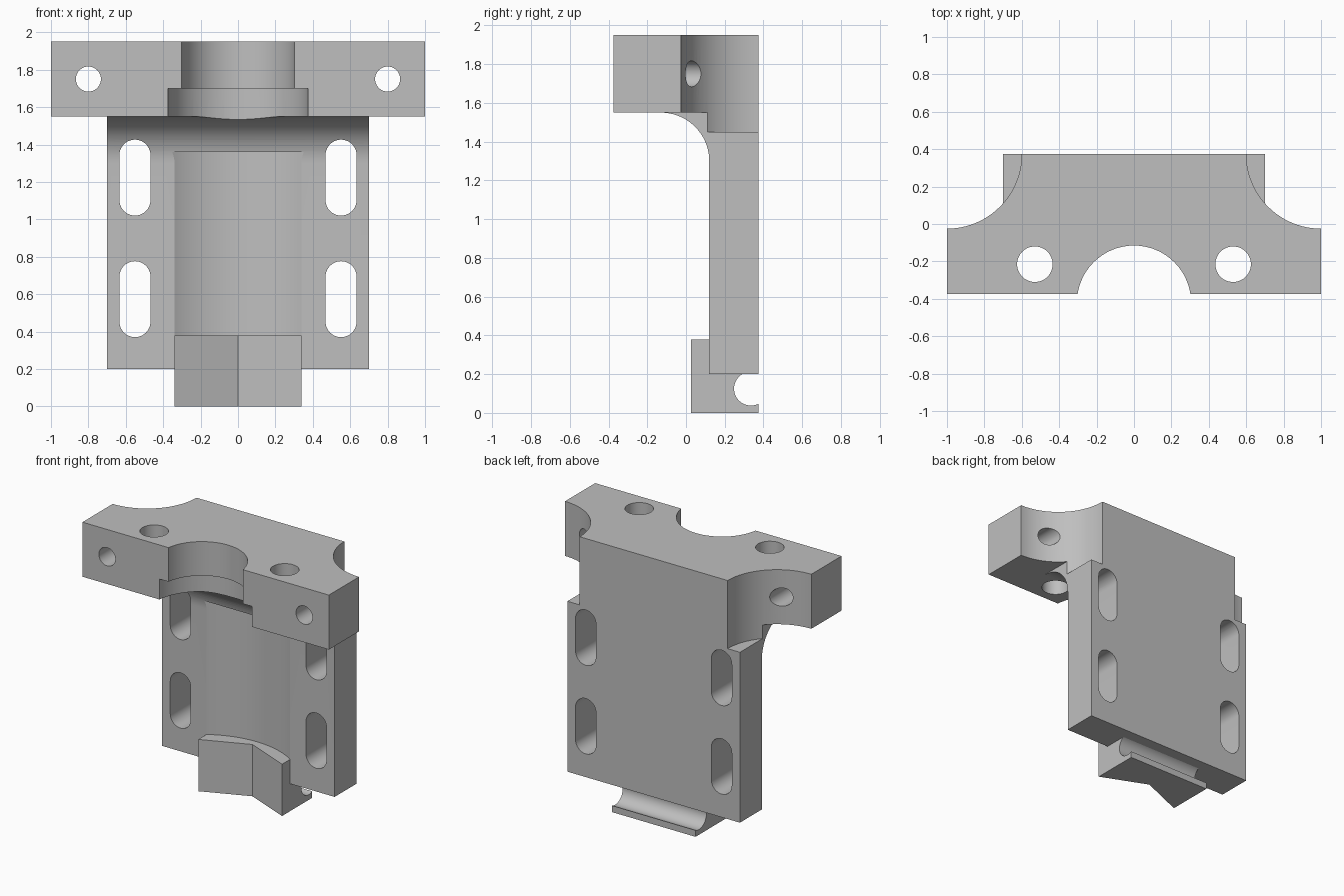
import bpy, bmesh, math
from mathutils import Matrix, Vector

cube = bpy.data.objects.get("Cube")
if cube:
    bpy.data.objects.remove(cube, do_unlink=True)

grey = bpy.data.materials.new("machined grey")
grey.use_nodes = True
colour = (0.52, 0.52, 0.52, 1)
grey.diffuse_color = colour
grey.node_tree.nodes["Principled BSDF"].inputs["Base Color"].default_value = colour


def extrude(name, points, direction):
    """Closed prism from a loop of 3D points swept along a direction."""
    bm = bmesh.new()
    face = bm.faces.new([bm.verts.new(p) for p in points])
    swept = bmesh.ops.extrude_face_region(bm, geom=[face])["geom"]
    moved = [g for g in swept if isinstance(g, bmesh.types.BMVert)]
    bmesh.ops.translate(bm, verts=moved, vec=Vector(direction))
    bmesh.ops.recalc_face_normals(bm, faces=bm.faces)
    mesh = bpy.data.meshes.new(name)
    bm.to_mesh(mesh)
    bm.free()
    mesh.materials.append(grey)
    obj = bpy.data.objects.new(name, mesh)
    bpy.context.collection.objects.link(obj)
    return obj


def arc(u, v, r, start, end, steps):
    angles = [math.radians(start + (end - start) * i / steps) for i in range(steps + 1)]
    return [(u + r * math.cos(a), v + r * math.sin(a)) for a in angles]


def prism_x(name, outline, half):
    return extrude(name, [(-half, y, z) for y, z in outline], (2 * half, 0, 0))


def prism_y(name, outline, y0, y1):
    return extrude(name, [(x, y0, z) for x, z in outline], (0, y1 - y0, 0))


def prism_z(name, outline, z0, z1):
    return extrude(name, [(x, y, z0) for x, y in outline], (0, 0, z1 - z0))


def circle(u, v, r, steps=64):
    return arc(u, v, r, 0, 360, steps)[:-1]


def combine(target, tool, operation="DIFFERENCE"):
    mod = target.modifiers.new(tool.name, "BOOLEAN")
    mod.operation, mod.solver, mod.object = operation, "EXACT", tool
    tool.hide_render = True
    bpy.ops.object.select_all(action="DESELECT")
    bpy.context.view_layer.objects.active = target
    target.select_set(True)
    bpy.ops.object.modifier_apply(modifier=mod.name)
    bpy.data.objects.remove(tool, do_unlink=True)


W, BACK, FRONT = 0.34, 0.375, 0.12      # groove half width, back plane, plate front
AXIS = -0.42                            # y of the common vertical bore axis

# Upright plate with the concave fillet under the top flange
fillet = arc(-0.13, 1.30, 0.25, 90, 0, 24)
bracket = prism_x("mounting_bracket",
                  [(FRONT, 0.2), (BACK, 0.2), (BACK, 1.55)] + fillet, 0.7)

# Shallow round groove down the plate front
groove = circle(0, AXIS, math.hypot(W, FRONT - AXIS), 128)
combine(bracket, prism_z("groove_cutter", groove, 0.1, 1.36))

# Top flange
flange = prism_z("top_flange", [(-1, -BACK), (1, -BACK), (1, BACK), (-1, BACK)], 1.55, 1.95)
combine(bracket, flange, "UNION")

# Bore and wider counterbore in the flange front
combine(bracket, prism_z("bore_cutter", circle(0, AXIS, 0.305), 1.5, 2.1))
combine(bracket, prism_z("counterbore_cutter", circle(0, AXIS, 0.378), 1.45, 1.70))

for s in (-1, 1):
    # Scooped rear corners
    combine(bracket, prism_z("corner_cutter", circle(s, BACK, 0.4, 96), 1.45, 2.1))
    # Vertical and horizontal bolt holes
    combine(bracket, prism_z("vertical_hole", circle(s * 0.53, -0.215, 0.095, 48), 1.4, 2.1))
    combine(bracket, prism_y("cross_hole", circle(s * 0.8, 1.75, 0.067, 48), -0.5, 0.5))
    # Rounded adjustment slots
    for z in (0.573, 1.223):
        slot = (arc(s * 0.551, z + 0.12, 0.083, 0, 180, 20)
                + arc(s * 0.551, z - 0.12, 0.083, 180, 360, 20))
        combine(bracket, prism_y("slot_cutter", slot, -0.3, 0.5))

# V-fronted clamp foot with a round channel at the back
foot = prism_z("clamp_foot", [(-W, 0.025), (0, 0.166), (W, 0.025), (W, BACK), (-W, BACK)], 0, 0.38)
combine(foot, prism_x("channel_cutter", circle(0.335, 0.125, 0.087), 0.5))
combine(bracket, foot, "UNION")

bpy.ops.object.select_all(action="DESELECT")
bracket.select_set(True)
bpy.context.view_layer.objects.active = bracket
bpy.ops.object.shade_smooth_by_angle(angle=math.radians(20))
